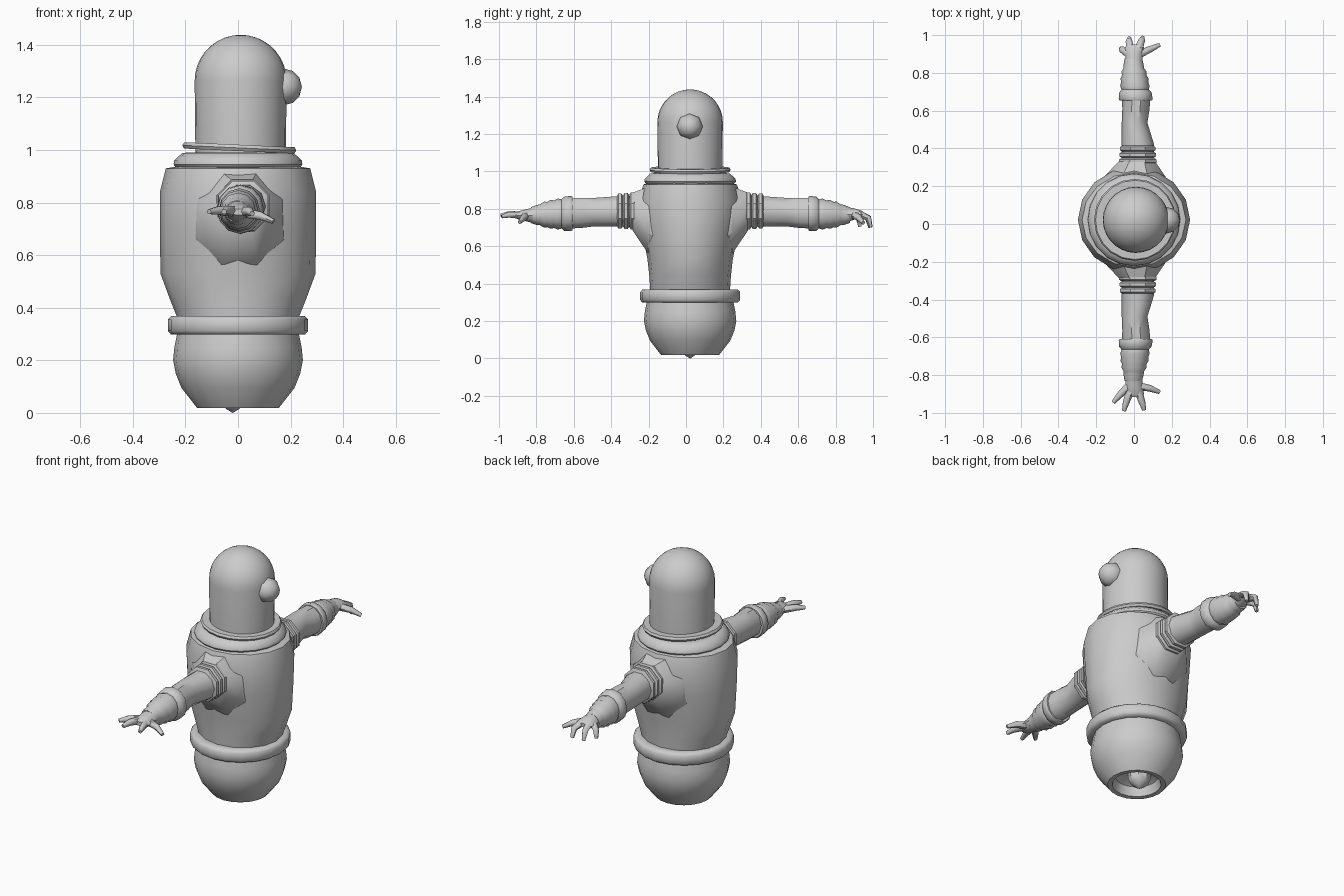
import bpy, bmesh, math
from mathutils import Vector, Matrix

grey = bpy.data.materials.new("plain grey")
grey.diffuse_color = (0.6, 0.6, 0.6, 1)
CY = 0.022          # body axis in y


def finish(ob, angle=40):
    ob.data.materials.clear()
    ob.data.materials.append(grey)
    bpy.ops.object.select_all(action='DESELECT')
    ob.select_set(True)
    bpy.context.view_layer.objects.active = ob
    bpy.ops.object.shade_smooth_by_angle(angle=math.radians(angle))
    return ob


def loft(name, rings, sides, axis='Z', phase=0.0, angle=40, caps=(True, True)):
    """rings: (position along axis, centre a, centre b, radius a, radius b)"""
    bm = bmesh.new()
    loops = []
    for t, ca, cb, ra, rb in rings:
        loop = []
        for i in range(sides):
            a = 2 * math.pi * i / sides + phase
            p, q = ca + ra * math.cos(a), cb + rb * math.sin(a)
            loop.append(bm.verts.new((p, q, t) if axis == 'Z' else (p, t, q)))
        loops.append(loop)
    for lo, hi in zip(loops, loops[1:]):
        for i in range(sides):
            j = (i + 1) % sides
            bm.faces.new((lo[i], lo[j], hi[j], hi[i]))
    if caps[0]:
        bm.faces.new(loops[0])
    if caps[1]:
        bm.faces.new(loops[-1])
    bmesh.ops.recalc_face_normals(bm, faces=bm.faces)
    me = bpy.data.meshes.new(name)
    bm.to_mesh(me)
    bm.free()
    ob = bpy.data.objects.new(name, me)
    bpy.context.collection.objects.link(ob)
    return finish(ob, angle)


def turned(name, profile, sides, cx=0.0, **kw):
    return loft(name, [(z, cx, CY, r, r) for r, z in profile], sides, **kw)


def finger(name, points, r0, r1):
    cu = bpy.data.curves.new(name, 'CURVE')
    cu.dimensions = '3D'
    cu.bevel_depth = 1.0
    cu.bevel_resolution = 1
    cu.use_fill_caps = True
    sp = cu.splines.new('POLY')
    sp.points.add(len(points) - 1)
    for i, p in enumerate(points):
        sp.points[i].co = (*p, 1)
        sp.points[i].radius = r0 + (r1 - r0) * i / (len(points) - 1)
    sp.points[-1].radius *= 0.75
    ob = bpy.data.objects.new(name, cu)
    bpy.context.collection.objects.link(ob)
    bpy.ops.object.select_all(action='DESELECT')
    ob.select_set(True)
    bpy.context.view_layer.objects.active = ob
    bpy.ops.object.convert(target='MESH')
    return finish(bpy.context.object, 60)


# Lower bowl with a hollow underside, and the nozzle inside it
turned("lower_body", [(0.06, 0.10), (0.115, 0.07), (0.13, 0.02), (0.155, 0.018),
                      (0.215, 0.095), (0.237, 0.15), (0.247, 0.2), (0.242, 0.25),
                      (0.228, 0.32)], 20)
turned("nozzle", [(0.06, 0.1), (0.062, 0.065), (0.05, 0.035), (0.025, 0.015),
                  (0.001, 0.0)], 8, cx=-0.02)

# Belt
turned("belt", [(0.225, 0.298), (0.255, 0.298), (0.267, 0.312), (0.267, 0.355),
                (0.255, 0.368), (0.225, 0.368)], 20, angle=50)

# Torso, narrower front to back at the waist
loft("torso", [(0.36, 0, CY, 0.23, 0.213), (0.44, 0, CY, 0.262, 0.218),
               (0.53, 0, CY, 0.295, 0.228), (0.70, 0, CY, 0.297, 0.262),
               (0.84, 0, CY, 0.297, 0.28), (0.93, 0, CY, 0.275, 0.25),
               (0.94, 0, CY, 0.22, 0.21)], 16)

# Collar and tilted neck rim
turned("collar", [(0.21, 0.93), (0.237, 0.935), (0.245, 0.945), (0.243, 0.96),
                  (0.213, 0.988), (0.195, 0.99)], 20)
rim = turned("neck_rim", [(0.17, -0.012), (0.21, -0.012), (0.217, 0.0), (0.21, 0.012),
                          (0.17, 0.012)], 20)
rim.matrix_world = Matrix.Translation((0.005, 0, 1.008)) @ Matrix.Rotation(math.radians(2.6), 4, 'Y')

# Domed head
dome = [(0.175 * math.cos(a), 1.263 + 0.175 * math.sin(a))
        for a in (math.radians(d) for d in range(0, 90, 10))]
turned("head", [(0.172, 0.98)] + dome + [(0.006, 1.438)], 28, cx=0.01)

# Single eye on the +x side
bpy.ops.mesh.primitive_uv_sphere_add(segments=8, ring_count=6, radius=0.07,
                                     location=(0.173, 0.02, 1.24), rotation=(0, math.pi / 2, 0))
bpy.context.object.name = "eye"
finish(bpy.context.object, 50)

# Arms: s is the side, o shifts the arm along y
for side, s, o in (("front", -1, 0.0), ("back", 1, 0.046)):
    def Y(d):
        return s * (d + o)
    # Faceted shoulder
    loft(side + "_shoulder", [(Y(0.17), 0.005, 0.735, 0.185, 0.205),
                              (Y(0.205), 0.005, 0.74, 0.175, 0.19),
                              (Y(0.285), 0.015, 0.785, 0.105, 0.11)], 8, 'Y', math.pi / 8)
    # Shoulder rings
    for n in range(3):
        d, r = 0.287 + 0.033 * n, 0.108 - 0.003 * n
        loft(f"{side}_shoulder_ring_{n + 1}",
             [(Y(d - 0.016), 0.02, 0.788, r - 0.014, r - 0.014),
              (Y(d - 0.008), 0.02, 0.788, r, r), (Y(d + 0.008), 0.02, 0.788, r, r),
              (Y(d + 0.016), 0.02, 0.788, r - 0.014, r - 0.014)], 8, 'Y', math.pi / 8)
    # Upper arm
    loft(side + "_upper_arm", [(Y(0.27), 0.02, 0.787, 0.088, 0.088),
                               (Y(0.38), 0.02, 0.785, 0.085, 0.085),
                               (Y(0.49), 0.003, 0.782, 0.068, 0.08),
                               (Y(0.56), 0.01, 0.778, 0.072, 0.085),
                               (Y(0.63), 0.012, 0.775, 0.075, 0.085)], 10, 'Y')
    # Ribbed cuff and forearm
    ribs = [(0.608, 0.085, 0.09), (0.615, 0.09, 0.094), (0.65, 0.086, 0.092),
            (0.665, 0.072, 0.078), (0.685, 0.078, 0.083), (0.705, 0.072, 0.074),
            (0.725, 0.074, 0.077), (0.742, 0.065, 0.068), (0.76, 0.067, 0.069),
            (0.78, 0.054, 0.056), (0.80, 0.053, 0.053), (0.83, 0.046, 0.042)]
    loft(side + "_forearm", [(Y(d), 0.01 - 0.012 * (d - 0.6) / 0.2, 0.775 - 0.04 * (d - 0.6), a, b)
                             for d, a, b in ribs], 12, 'Y', angle=50)

# Palms
loft("front_palm", [(-0.82, 0.0, 0.765, 0.046, 0.043), (-0.86, 0.0, 0.765, 0.045, 0.032),
                    (-0.90, 0.003, 0.765, 0.05, 0.022), (-0.915, 0.003, 0.765, 0.04, 0.012)],
     10, 'Y')
loft("back_palm", [(0.86, 0.0, 0.768, 0.046, 0.042), (0.90, 0.0, 0.772, 0.045, 0.032),
                   (0.935, 0.003, 0.77, 0.05, 0.022), (0.95, 0.003, 0.768, 0.04, 0.012)],
     10, 'Y')

# Fingers: relaxed on the front hand, curled down on the back hand
front = [[(-0.03, -0.86, 0.765), (-0.075, -0.905, 0.77), (-0.11, -0.945, 0.765)],
         [(-0.022, -0.89, 0.768), (-0.042, -0.945, 0.772), (-0.053, -0.99, 0.765)],
         [(0.025, -0.89, 0.765), (0.043, -0.945, 0.768), (0.054, -0.985, 0.758)],
         [(0.03, -0.86, 0.76), (0.085, -0.87, 0.75), (0.135, -0.89, 0.728)]]
back = [[(-0.03, 0.90, 0.765), (-0.065, 0.925, 0.75), (-0.07, 0.93, 0.705)],
        [(-0.02, 0.93, 0.77), (-0.027, 0.97, 0.755), (-0.025, 0.985, 0.70)],
        [(0.025, 0.93, 0.77), (0.042, 0.975, 0.75), (0.046, 0.988, 0.70)],
        [(0.03, 0.90, 0.765), (0.085, 0.925, 0.752), (0.135, 0.948, 0.725)]]
for side, hand in (("front", front), ("back", back)):
    for n, pts in enumerate(hand):
        finger(f"{side}_finger_{n + 1}", pts, 0.021, 0.014)
